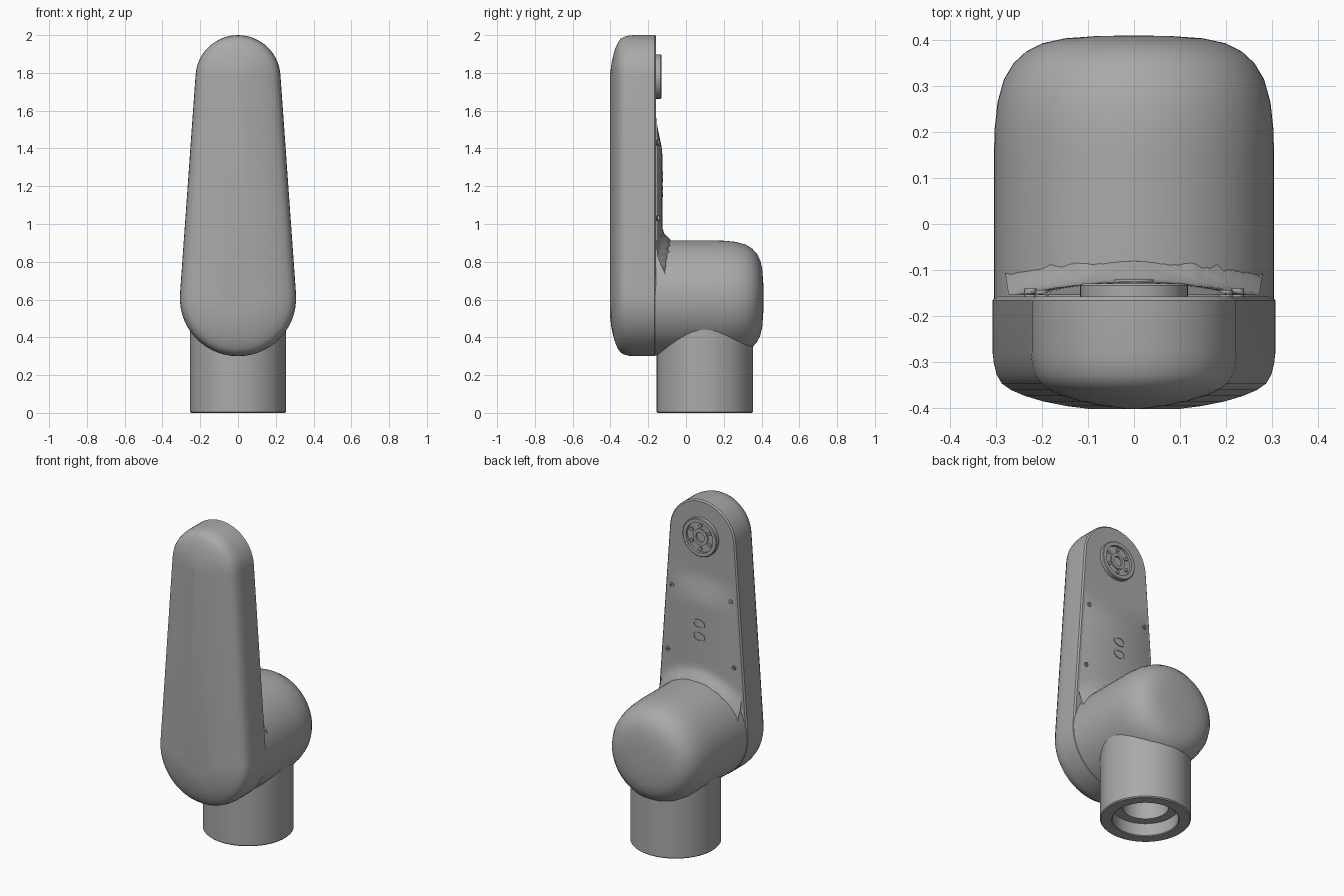
import bpy, bmesh, math

if "Cube" in bpy.data.objects:
    bpy.data.objects.remove(bpy.data.objects["Cube"])

grey = bpy.data.materials.new("satin_grey")
grey.diffuse_color = (0.4, 0.4, 0.4, 1)
grey.use_nodes = True
grey.node_tree.nodes["Principled BSDF"].inputs["Base Color"].default_value = grey.diffuse_color


def finish(name, bm, angle=35, recalc=True):
    if recalc:
        bmesh.ops.recalc_face_normals(bm, faces=bm.faces)
    me = bpy.data.meshes.new(name)
    bm.to_mesh(me)
    bm.free()
    me.materials.append(grey)
    ob = bpy.data.objects.new(name, me)
    bpy.context.collection.objects.link(ob)
    bpy.ops.object.select_all(action='DESELECT')
    ob.select_set(True)
    bpy.context.view_layer.objects.active = ob
    bpy.ops.object.shade_smooth_by_angle(angle=math.radians(angle))
    return ob


def loft(bm, rings):
    vs = [[bm.verts.new(p) for p in r] for r in rings]
    n = len(vs[0])
    for a, b in zip(vs, vs[1:]):
        for i in range(n):
            j = (i + 1) % n
            bm.faces.new((a[i], a[j], b[j], b[i]))
    return vs


def lathe(name, prof, centre, axis, n=48, cap_start=False):
    """Spin (radius, height) points about the z or y axis; the last ring is capped."""
    bm = bmesh.new()
    rings = []
    for r, h in prof:
        ring = []
        for i in range(n):
            a = 2 * math.pi * i / n
            c, s = r * math.cos(a), r * math.sin(a)
            p = (c, s, h) if axis == 'z' else (c, h, s)
            ring.append([p[k] + centre[k] for k in range(3)])
        rings.append(ring)
    vs = loft(bm, rings)
    bm.faces.new(vs[-1])
    if cap_start:
        bm.faces.new(vs[0])
    return finish(name, bm)


# Tapered outline of the arm: large circle below, small circle on top
Z1, R1, Z2, R2 = 0.608, 0.308, 1.775, 0.225
PHI = math.asin((R1 - R2) / (Z2 - Z1))


def outline(d, y, n=28):
    pts = []
    for cz, r, a0, a1 in ((Z2, R2, PHI, math.pi - PHI),
                          (Z1, R1, math.pi - PHI, 2 * math.pi + PHI)):
        for i in range(n + 1):
            a = a0 + (a1 - a0) * i / n
            pts.append(((r - d) * math.cos(a), y, cz + (r - d) * math.sin(a)))
    return pts


def half_width(z, d):
    r1, r2 = R1 - d, R2 - d
    za, zb = Z1 + r1 * math.sin(PHI), Z2 + r2 * math.sin(PHI)
    if z > zb:
        return math.sqrt(max(0, r2 * r2 - (z - Z2) ** 2))
    t = (z - za) / (zb - za)
    return (r1 + (r2 - r1) * t) * math.cos(PHI)


# Arm shell with softly crowned front
bm = bmesh.new()
layers = [(0.008, -0.158), (0, -0.166), (0, -0.28), (0.003, -0.305), (0.009, -0.328),
          (0.02, -0.347), (0.04, -0.361), (0.07, -0.374), (0.11, -0.386),
          (0.16, -0.396), (0.215, -0.403)]
vs = loft(bm, [outline(d, y) for d, y in layers])
bm.faces.new(vs[0])
bm.faces.new(vs[-1])
finish("arm_shell", bm)

# Back cover: crowned lower half, fillet flowing into the joint
bm = bmesh.new()
D, NU, NZ = 0.02, 24, 64
top = Z2 + R2 - D - 0.0005
rows = []
for k in range(NZ + 1):
    t = k / NZ
    z = 0.66 + (top - 0.66) * math.sin(t * math.pi / 2)
    w = half_width(z, D)
    s = min(1, max(0, (1.56 - z) / 0.2))
    bulge = 0.03 * s * s * (3 - 2 * s)
    row = []
    for i in range(NU + 1):
        u = 2 * i / NU - 1
        x = u * w
        rho = math.hypot(x, z - Z1)
        f = min(1, max(0, (0.37 - rho) / 0.065))
        row.append(bm.verts.new((x, -0.155 + bulge * (1 - u * u) + 0.05 * f * f, z)))
    rows.append(row)
for a, b in zip(rows, rows[1:]):
    for i in range(NU):
        bm.faces.new((a[i], b[i], b[i + 1], a[i + 1]))
finish("back_cover", bm, recalc=False)

# Rounded joint housing
lathe("joint_housing", [(0.305, -0.2), (0.305, 0.15), (0.303, 0.21), (0.297, 0.265),
                        (0.283, 0.315), (0.262, 0.35), (0.235, 0.375), (0.2, 0.393),
                        (0.15, 0.404), (0.08, 0.409), (0.02, 0.41)],
      (0, 0, Z1), 'y', 64, True)

# Base pipe with stepped socket underneath
lathe("base_pipe", [(0.255, 0.55), (0.255, 0.006), (0.249, 0), (0.19, 0), (0.185, 0.005),
                    (0.185, 0.08), (0.13, 0.08), (0.13, 0.2), (0.02, 0.2)],
      (0, 0.1, 0), 'z', 64)

# Tool flange near the tip
lathe("flange_ring", [(0.117, -0.165), (0.117, -0.134), (0.113, -0.13), (0.092, -0.13),
                      (0.092, -0.146), (0.05, -0.146), (0.05, -0.138), (0.03, -0.138),
                      (0.03, -0.15), (0.005, -0.15)], (0, 0, 1.78), 'y')
for i in range(6):
    a = math.pi * (i + 0.5) / 3
    lathe(f"flange_bolt_{i}", [(0.011, -0.15), (0.011, -0.137), (0.004, -0.137)],
          (0.071 * math.cos(a), 0, 1.78 + 0.071 * math.sin(a)), 'y', 12)

# Cover screws
for sx in (-1, 1):
    for x, z, y in ((0.2, 1.43, -0.15), (0.225, 1.03, -0.146)):
        lathe("cover_screw", [(0.014, y - 0.015), (0.014, y + 0.006), (0.007, y + 0.006),
                              (0.006, y - 0.002), (0.002, y - 0.002)], (sx * x, 0, z), 'y', 12)

# Two small cable sockets
for z in (1.25, 1.17):
    ob = lathe("cable_socket", [(0.028, -0.15), (0.028, -0.121), (0.02, -0.121),
                                (0.02, -0.135), (0.004, -0.135)], (0, 0, 0), 'y', 20)
    ob.location.z = z
    ob.scale.x = 1.5
